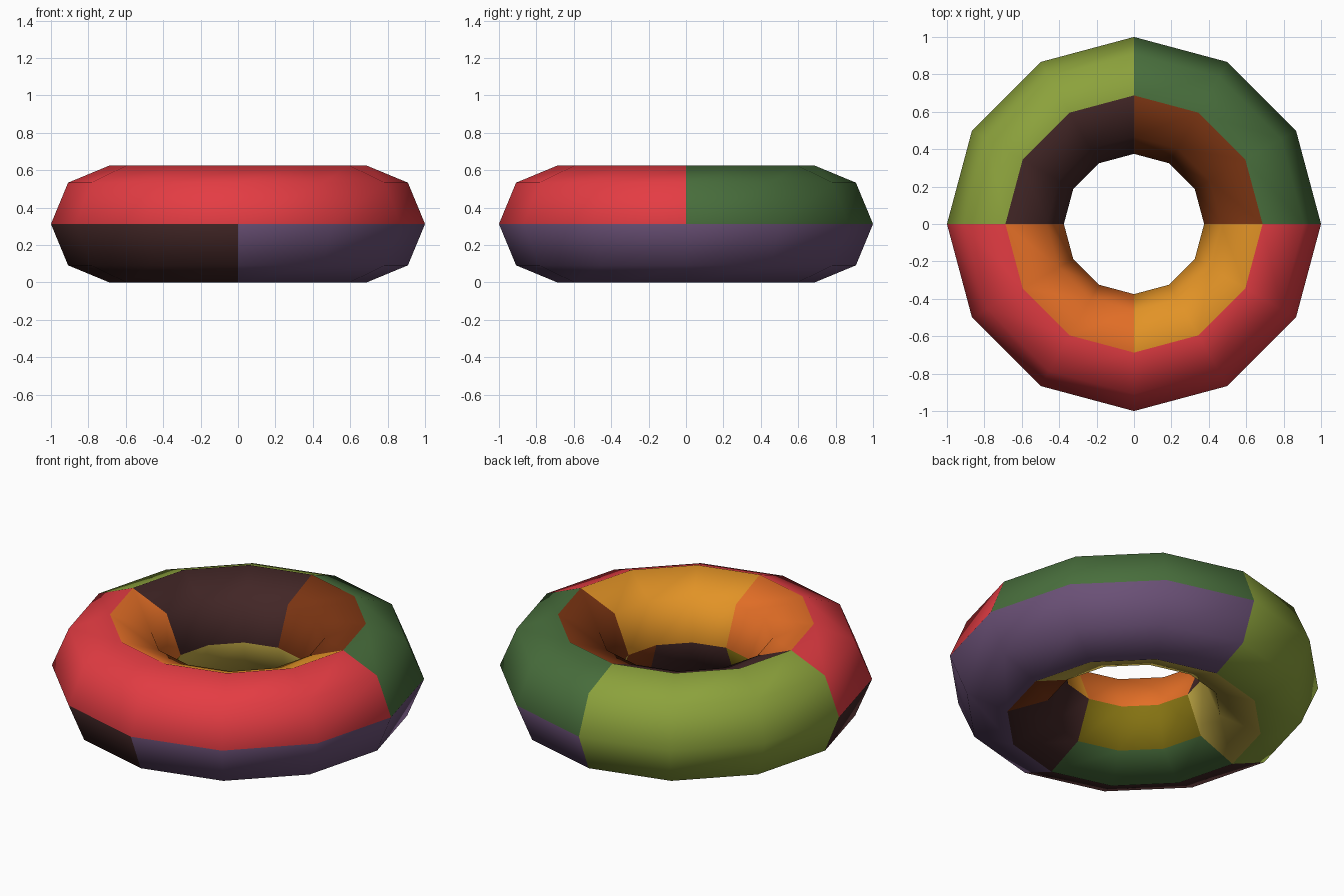
import bpy, math

if "Cube" in bpy.data.objects:
    bpy.data.objects.remove(bpy.data.objects["Cube"])

R, r = 0.6875, 0.3125   # ring radius and tube radius
SIDES, TUBE = 12, 8


def lin(c):
    c /= 255
    return c / 12.92 if c <= 0.04045 else ((c + 0.055) / 1.055) ** 2.4


COLOURS = {
    "red": (228, 60, 67),
    "dark_green": (72, 110, 60),
    "olive_green": (140, 162, 60),
    "purple": (106, 80, 118),
    "dark_brown": (66, 38, 38),
    "brown": (122, 52, 18),
    "orange": (226, 110, 38),
    "amber": (226, 147, 38),
    "mustard": (192, 168, 68),
    "dark_olive": (132, 114, 18),
}

# Low-poly ring lying on the ground
bpy.ops.mesh.primitive_torus_add(major_segments=SIDES, minor_segments=TUBE,
                                 major_radius=R, minor_radius=r, location=(0, 0, 0))
ring = bpy.context.object
ring.name = "ring"
ring.data.materials.clear()
names = list(COLOURS)
for n, c in COLOURS.items():
    m = bpy.data.materials.new(n)
    m.diffuse_color = (*[lin(v) for v in c], 1)
    m.use_nodes = True
    m.node_tree.nodes["Principled BSDF"].inputs["Base Color"].default_value = m.diffuse_color
    ring.data.materials.append(m)

# Patch colours per quarter turn, counter-clockwise from +x
OUTER_TOP = ["dark_green", "olive_green", "red", "red"]
INNER_TOP = ["brown", "dark_brown", "orange", "amber"]
INNER_LOW = ["mustard", "mustard", "dark_olive", "dark_brown"]
OUTER_LOW = ["purple", "olive_green", "dark_brown", "purple"]


def patch_colour(turn, tube):
    """turn: angle around the ring, tube: angle around the tube (0 = outside)."""
    q = int(turn // 90)
    if tube < 90:
        return OUTER_TOP[q]
    if tube < 180:
        return INNER_TOP[q]
    if tube < 270:
        if q == 2 and tube > 225:     # underside strip
            return "dark_green"
        if turn > 330:                # end column of the last quarter
            return "brown"
        return INNER_LOW[q]
    return OUTER_LOW[q]


for f in ring.data.polygons:
    x, y, z = f.center
    turn = math.degrees(math.atan2(y, x)) % 360
    rho = math.hypot(x, y) / math.cos(math.pi / SIDES)
    tube = math.degrees(math.atan2(z, rho - R)) % 360
    f.material_index = names.index(patch_colour(turn, tube))
    f.use_smooth = True

ring.location.z = r
